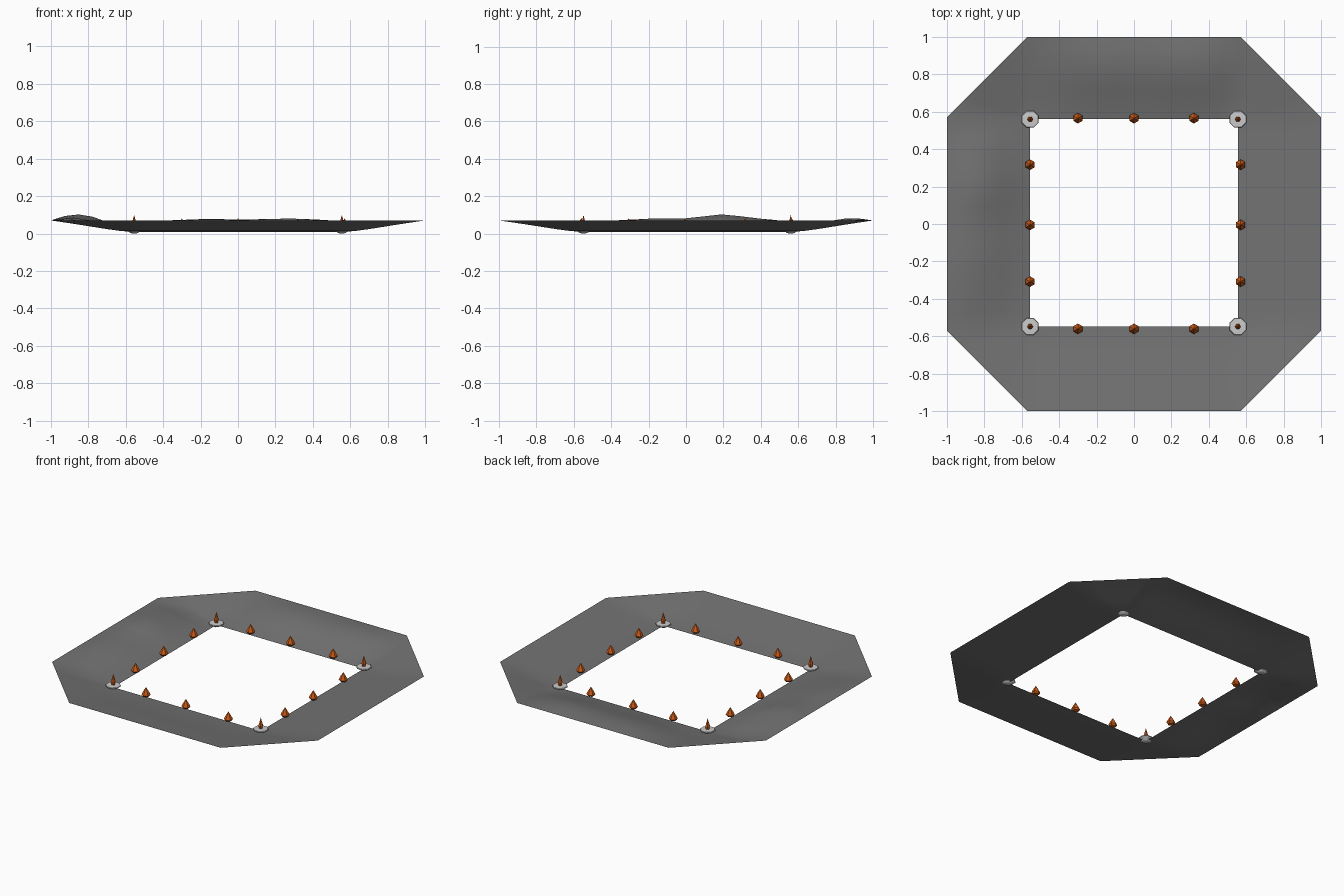
import bpy, bmesh, math

if "Cube" in bpy.data.objects:
    bpy.data.objects.remove(bpy.data.objects["Cube"])


def material(name, color):
    m = bpy.data.materials.new(name)
    m.diffuse_color = (*color, 1)
    m.use_nodes = True
    m.node_tree.nodes["Principled BSDF"].inputs["Base Color"].default_value = m.diffuse_color
    return m


ROCK = material("dark_grey", (0.17, 0.17, 0.17))
ORANGE = material("orange", (0.62, 0.11, 0.01))


def finish(name, bm, mat=None, smooth=False):
    me = bpy.data.meshes.new(name)
    bm.to_mesh(me)
    bm.free()
    ob = bpy.data.objects.new(name, me)
    bpy.context.collection.objects.link(ob)
    if mat:
        me.materials.append(mat)
    for p in me.polygons:
        p.use_smooth = smooth
    return ob


def lerp(a, b, t):
    return tuple(p + (q - p) * t for p, q in zip(a, b))


def sample(points, s):
    for (a, va), (b, vb) in zip(points, points[1:]):
        if s <= b:
            return va + (vb - va) * (s - a) / (b - a)
    return points[-1][1]


# Bump strength along each side, given by the coordinate along that side
LOW = [(-1, .1), (1, .1)]
LEFT = [(-.57, .1), (-.35, .4), (-.2, .62), (0, .65), (.2, 1), (.46, .5), (.57, .1)]
BACK = [(-.57, .1), (-.35, .4), (-.15, .6), (0, .48), (.3, .64), (.5, .4), (.57, .1)]

# Sloping berm: octagon outside, square hole inside
I = [(-.555, -.548), (.555, -.548), (.555, .56), (-.555, .56)]
O = [(-.57, -1), (.57, -1), (1, -.57), (1, .57), (.57, 1), (-.57, 1), (-1, .57), (-1, -.57)]
SIDES = [(LOW, 0), (LOW, 1), (BACK, 0), (LEFT, 1)]
rows = []
for k, (bumps, axis) in enumerate(SIDES):
    for i in range(13):
        p = lerp(I[k], I[(k + 1) % 4], i / 12)
        q = lerp(O[2 * k], O[2 * k + 1], i / 12)
        rows.append((p, q, sample(bumps, q[axis])))
    for i in range(1, 4):
        corner = lerp(O[2 * k + 1], O[(2 * k + 2) % 8], i / 4)
        rows.append((I[(k + 1) % 4], corner, .1))

STEPS = 6
bm = bmesh.new()
grid = []
for p, q, g in rows:
    line = []
    for j in range(STEPS + 1):
        t = j / STEPS
        z = .008 + .062 * t ** 1.5 + .064 * g * math.sin(math.pi * t ** 1.3)
        line.append(bm.verts.new((*lerp(p, q, t), z)))
    grid.append(line)
for r in range(len(grid)):
    a, b = grid[r], grid[(r + 1) % len(grid)]
    for j in range(STEPS):
        bm.faces.new((a[j], a[j + 1], b[j + 1], b[j]))
bmesh.ops.remove_doubles(bm, verts=bm.verts, dist=1e-5)
finish("berm", bm, ROCK, True)


def lathe(name, profile, sides, loc, mat=None, turn=0.0):
    """Closed low-poly solid from (radius, height) points."""
    bm = bmesh.new()
    rings = []
    for r, z in profile:
        n = 1 if r == 0 else sides
        rings.append([bm.verts.new((loc[0] + r * math.cos(turn + math.tau * i / sides),
                                    loc[1] + r * math.sin(turn + math.tau * i / sides), z))
                      for i in range(n)])
    for a, b in zip(rings, rings[1:]):
        for i in range(sides):
            j = (i + 1) % sides
            vs = [a[i % len(a)], a[j % len(a)], b[j % len(b)], b[i % len(b)]]
            bm.faces.new(list(dict.fromkeys(vs)))
    bmesh.ops.recalc_face_normals(bm, faces=bm.faces)
    return finish(name, bm, mat)


# Corner lamps: pale octagonal dish with a thin orange spike
for c in I:
    lathe("corner_dish", [(0, 0), (.02, .002), (.049, .02), (.046, .025), (0, .027)],
          8, c, turn=math.pi / 8)
    lathe("corner_spike", [(0, .02), (.012, .027), (.015, .048), (0, .098)], 6, c, ORANGE)

# Marker cones along the hole edges
spots = [(x, y) for x in (-.30, 0, .32) for y in (-.56, .565)]
spots += [(x, y) for x in (-.555, .57) for y in (-.308, -.005, .317)]
for s in spots:
    lathe("marker_cone", [(0, .02), (.02, .021), (.028, .032), (.018, .052), (0, .082)],
          6, s, ORANGE, math.pi / 6)
